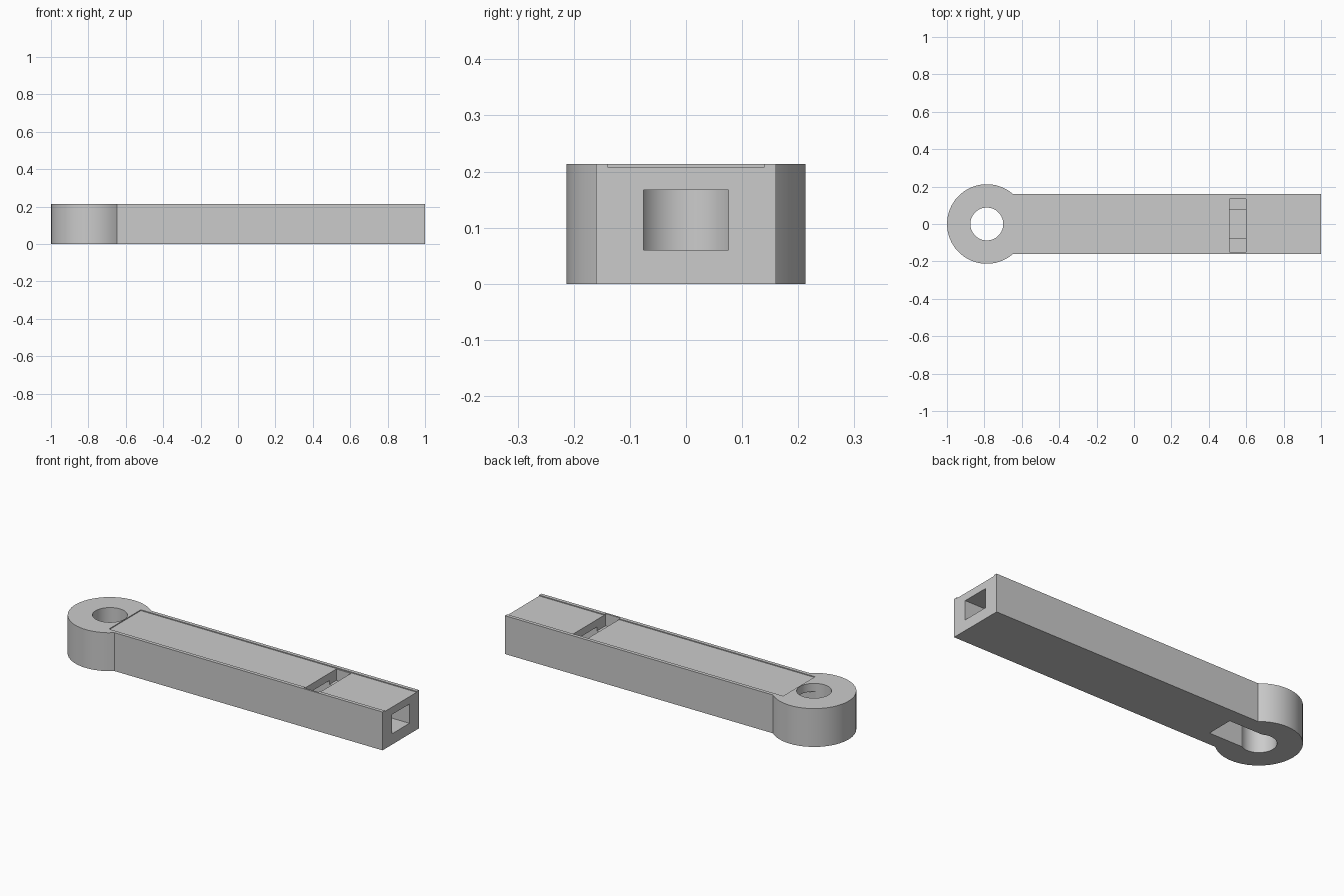
import bpy, bmesh, math
from mathutils import Vector

cube = bpy.data.objects.get("Cube")
if cube:
    bpy.data.objects.remove(cube, do_unlink=True)

HEIGHT, HALF_W = 0.213, 0.16
EYE_X, EYE_R, HOLE_R = -0.787, 0.213, 0.088

grey = bpy.data.materials.new("plain grey")
grey.use_nodes = True
colour = (0.6, 0.6, 0.6, 1)
grey.diffuse_color = colour
grey.node_tree.nodes["Principled BSDF"].inputs["Base Color"].default_value = colour


def prism(name, points, direction):
    """Extrude a closed outline of 3D points along a direction."""
    bm = bmesh.new()
    face = bm.faces.new([bm.verts.new(p) for p in points])
    side = bmesh.ops.extrude_face_region(bm, geom=[face])["geom"]
    bmesh.ops.translate(bm, vec=Vector(direction),
                        verts=[v for v in side if isinstance(v, bmesh.types.BMVert)])
    bmesh.ops.recalc_face_normals(bm, faces=bm.faces)
    mesh = bpy.data.meshes.new(name)
    bm.to_mesh(mesh)
    bm.free()
    mesh.materials.append(grey)
    obj = bpy.data.objects.new(name, mesh)
    bpy.context.collection.objects.link(obj)
    return obj


def box(name, x0, x1, y0, y1, z0, z1):
    return prism(name, [(x0, y0, z0), (x1, y0, z0), (x1, y1, z0), (x0, y1, z0)],
                 (0, 0, z1 - z0))


def arc(radius, start, end, steps, z):
    angles = [start + (end - start) * i / steps for i in range(steps + 1)]
    return [(EYE_X + radius * math.cos(a), radius * math.sin(a), z) for a in angles]


# Bar with a round eye at one end
join = math.asin(HALF_W / EYE_R)
outline = arc(EYE_R, join, 2 * math.pi - join, 28, 0)
outline += [(1, -HALF_W, 0), (1, HALF_W, 0)]
arm = prism("arm", outline, (0, 0, HEIGHT))

# Lengthwise tunnel that opens downward beside the eye
tunnel = [(EYE_X, -0.076, -0.1), (-0.54, -0.076, -0.1), (-0.54, -0.076, 0.06),
          (1.1, -0.076, 0.06), (1.1, -0.076, 0.167), (EYE_X, -0.076, 0.167)]
cutters = [
    prism("eye_hole", arc(HOLE_R, 0, 2 * math.pi, 36, -0.1)[:-1], (0, 0, 0.5)),
    prism("tunnel", tunnel, (0, 0.152, 0)),
    box("top_recess", -0.695, 1.1, -0.14, 0.14, 0.208, 0.3),
    box("top_window", 0.51, 0.6, -0.15, 0.135, 0.145, 0.3),
]

# Cut the openings
bpy.context.view_layer.objects.active = arm
for cutter in cutters:
    mod = arm.modifiers.new(cutter.name, "BOOLEAN")
    mod.operation, mod.solver, mod.object = "DIFFERENCE", "EXACT", cutter
    bpy.ops.object.modifier_apply(modifier=mod.name)
    bpy.data.objects.remove(cutter, do_unlink=True)

# Smooth the round walls
bpy.ops.object.select_all(action="DESELECT")
arm.select_set(True)
bpy.ops.object.shade_smooth_by_angle(angle=math.radians(30))
